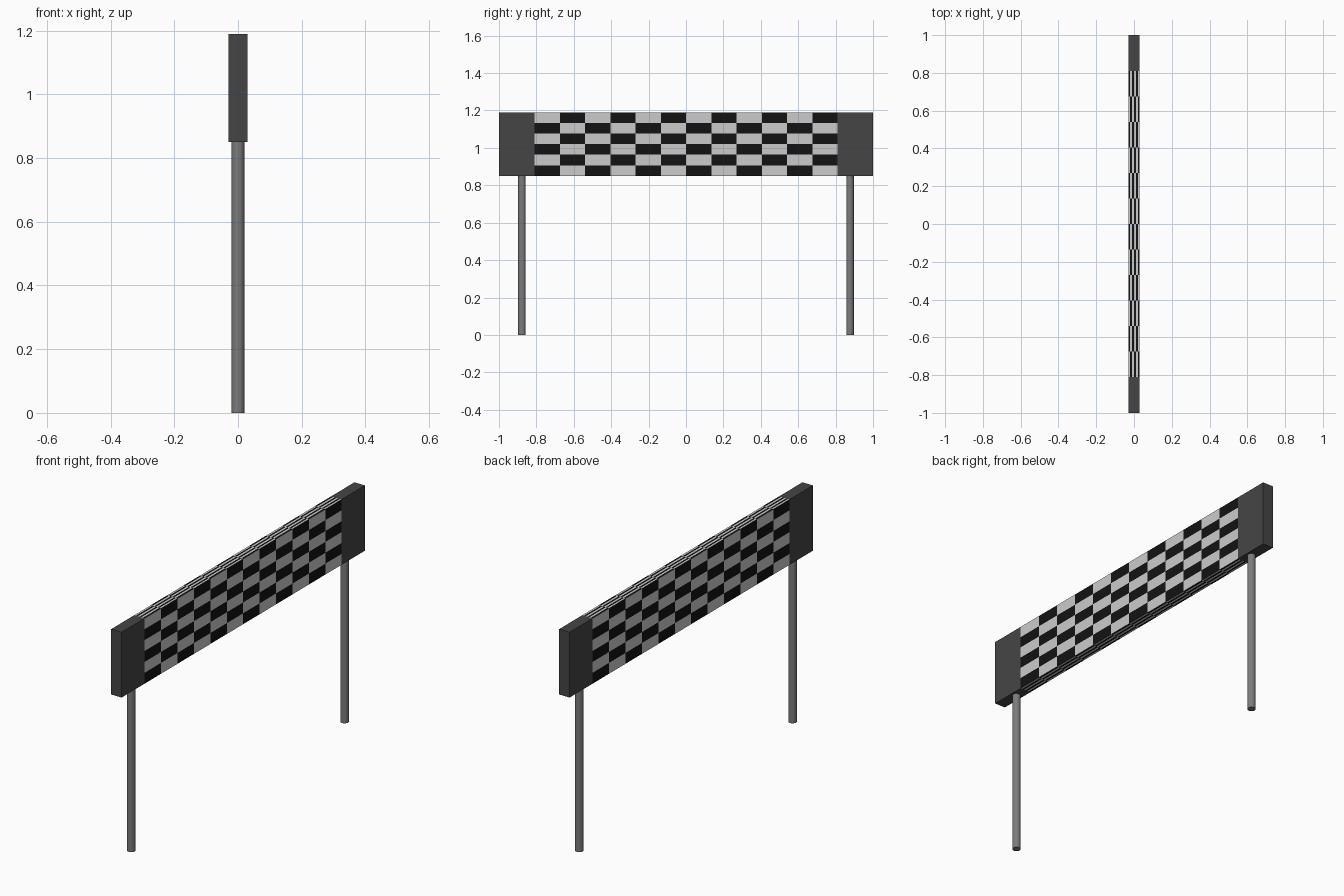
import bpy, bmesh
from mathutils import Vector

if "Cube" in bpy.data.objects:
    bpy.data.objects.remove(bpy.data.objects["Cube"])

HALF_T, Z0, Z1 = 0.03, 0.85, 1.19      # board thickness and height
PANEL_Y, POLE_Y = 0.81, 0.88
COLS, ROWS = 12, 6


def material(name, v):
    m = bpy.data.materials.new(name)
    m.diffuse_color = (v, v, v, 1)
    m.use_nodes = True
    m.node_tree.nodes["Principled BSDF"].inputs["Base Color"].default_value = m.diffuse_color
    return m


light = material("light_check", 0.7)
black = material("dark_check", 0.006)
cap_grey = material("cap_grey", 0.06)
pole_grey = material("pole_grey", 0.2)


def checker_side(bm, origin, u, v, flip):
    """Checkered rectangle: COLS squares along u, ROWS along v."""
    o, u, v = Vector(origin), Vector(u) / COLS, Vector(v) / ROWS
    grid = [[bm.verts.new(o + u * i + v * j) for j in range(ROWS + 1)]
            for i in range(COLS + 1)]
    for i in range(COLS):
        for j in range(ROWS):
            f = bm.faces.new((grid[i][j], grid[i + 1][j],
                              grid[i + 1][j + 1], grid[i][j + 1]))
            f.material_index = (i + j + flip) % 2


# Checkered banner: both faces, top and underside
bm = bmesh.new()
L, H, T = 2 * PANEL_Y, Z1 - Z0, 2 * HALF_T
checker_side(bm, (HALF_T, -PANEL_Y, Z0), (0, L, 0), (0, 0, H), 0)
checker_side(bm, (-HALF_T, PANEL_Y, Z0), (0, -L, 0), (0, 0, H), 0)
checker_side(bm, (HALF_T, -PANEL_Y, Z1), (0, L, 0), (-T, 0, 0), 0)
checker_side(bm, (-HALF_T, -PANEL_Y, Z0), (0, L, 0), (T, 0, 0), 0)
bmesh.ops.remove_doubles(bm, verts=bm.verts, dist=1e-5)
mesh = bpy.data.meshes.new("checkered_banner")
bm.to_mesh(mesh)
bm.free()
mesh.materials.append(black)
mesh.materials.append(light)
bpy.context.collection.objects.link(bpy.data.objects.new("checkered_banner", mesh))

for side, name in ((-1, "front"), (1, "back")):
    # Plain end block of the banner
    bpy.ops.mesh.primitive_cube_add(size=1, location=(0, side * (1 + PANEL_Y) / 2, (Z0 + Z1) / 2))
    cap = bpy.context.object
    cap.name = name + "_end_block"
    cap.scale = (T, 1 - PANEL_Y, H)
    cap.data.materials.append(cap_grey)

    # Round support pole
    bpy.ops.mesh.primitive_cylinder_add(vertices=32, radius=0.02, depth=Z0 + 0.005,
                                        location=(0, side * 0.877, (Z0 + 0.005) / 2))
    pole = bpy.context.object
    pole.name = name + "_pole"
    pole.data.materials.append(pole_grey)
    bpy.ops.object.shade_smooth_by_angle()
